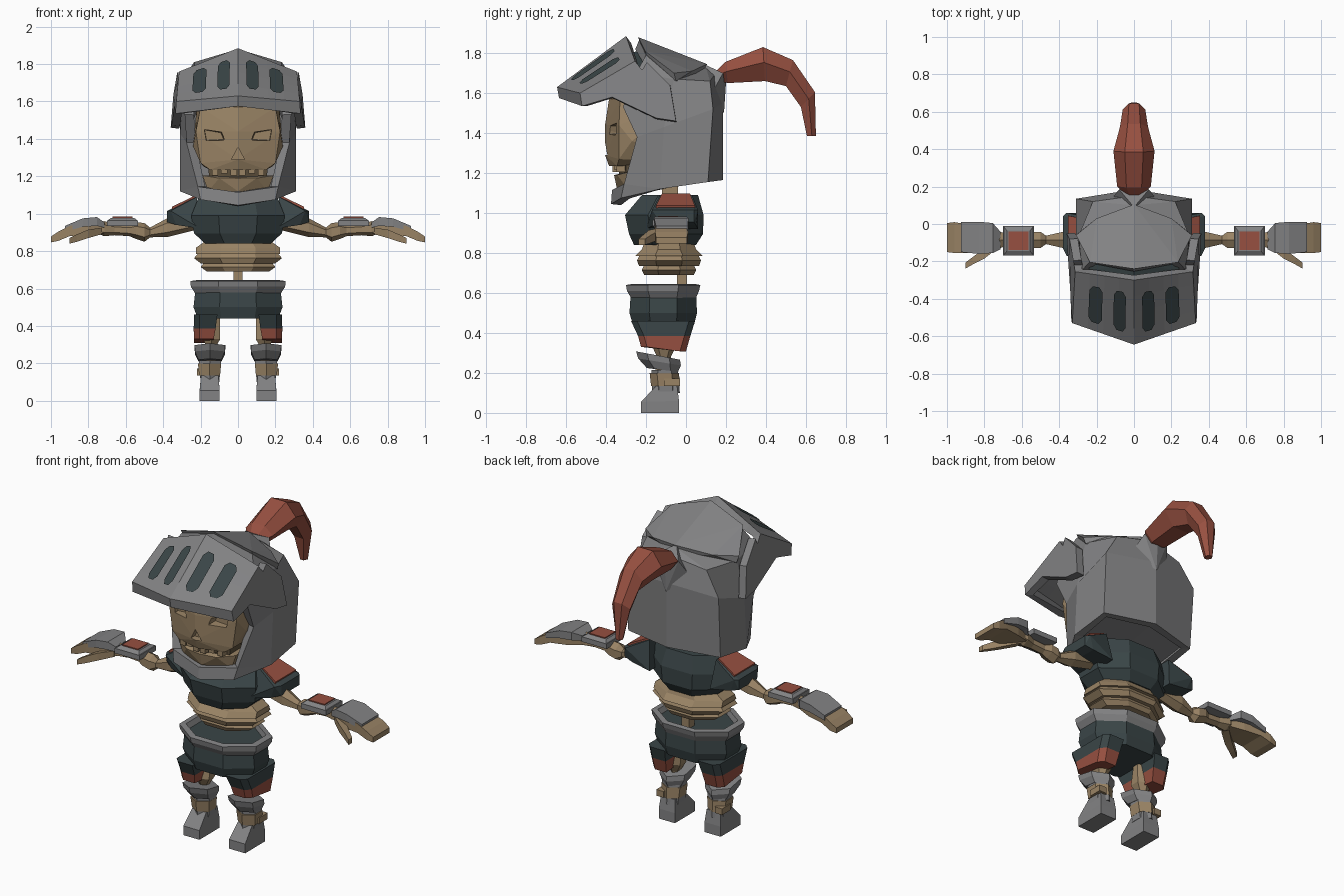
import bpy, bmesh, math
from mathutils import Vector

if "Cube" in bpy.data.objects:
    bpy.data.objects.remove(bpy.data.objects["Cube"])


def material(name, rgb):
    m = bpy.data.materials.new(name)
    m.diffuse_color = (*rgb, 1)
    m.use_nodes = True
    m.node_tree.nodes["Principled BSDF"].inputs["Base Color"].default_value = m.diffuse_color
    return m


STEEL = material("steel_grey", (0.225, 0.225, 0.23))
SLATE = material("dark_slate_cloth", (0.042, 0.06, 0.063))
RED = material("faded_red", (0.31, 0.08, 0.052))
BONE = material("bone", (0.32, 0.228, 0.13))
SHADE = material("dark_bone", (0.11, 0.08, 0.045))


def finish(name, bm, mat, pair=False, thick=0, fix=True):
    if fix:
        bmesh.ops.recalc_face_normals(bm, faces=bm.faces)
    me = bpy.data.meshes.new(name)
    bm.to_mesh(me)
    bm.free()
    ob = bpy.data.objects.new(name, me)
    bpy.context.collection.objects.link(ob)
    me.materials.append(mat)
    if pair:
        ob.modifiers.new("mirror", 'MIRROR').merge_threshold = 0.0005
    if thick:
        s = ob.modifiers.new("solid", 'SOLIDIFY')
        s.thickness, s.offset = thick, -1
    return ob


def poly(name, verts, faces, mat, **kw):
    bm = bmesh.new()
    vs = [bm.verts.new(v) for v in verts]
    for f in faces:
        bm.faces.new([vs[i] for i in f])
    return finish(name, bm, mat, **kw)


def loft(name, rings, mat, caps=True, **kw):
    n = len(rings[0])
    verts = [p for r in rings for p in r]
    faces = [(k * n + i, k * n + (i + 1) % n, (k + 1) * n + (i + 1) % n, (k + 1) * n + i)
             for k in range(len(rings) - 1) for i in range(n)]
    if caps:
        faces += [tuple(range(n))[::-1], tuple(range(len(verts) - n, len(verts)))]
    return poly(name, verts, faces, mat, **kw)


def hull(name, pts, mat, sym=False, **kw):
    bm = bmesh.new()
    for p in pts:
        bm.verts.new(p)
        if sym and p[0]:
            bm.verts.new((-p[0], p[1], p[2]))
    r = bmesh.ops.convex_hull(bm, input=bm.verts)
    loose = {v for v in r["geom_interior"] if isinstance(v, bmesh.types.BMVert)}
    bmesh.ops.delete(bm, geom=list(loose), context='VERTS')
    return finish(name, bm, mat, **kw)


def box(name, x, y, z, mat, **kw):
    return hull(name, [(a, b, c) for a in x for b in y for c in z], mat, **kw)


def flat(x, y0, y1, z, rx, n=8, tilt=0):
    """Horizontal ring; tilt raises the back."""
    out = []
    for i in range(n):
        a = 2 * math.pi * (i + 0.5) / n
        k = 1 / math.cos(math.pi / n)
        c, s = math.cos(a) * k, math.sin(a) * k
        out.append((x + rx * c, (y0 + y1) / 2 + (y1 - y0) / 2 * s, z + tilt * s))
    return out


def upright(x, y, z, ry, rz, n=6):
    """Ring facing along x."""
    return [(x, y + ry * math.cos(2 * math.pi * (i + .5) / n),
             z + rz * math.sin(2 * math.pi * (i + .5) / n)) for i in range(n)]


# Helmet shell with open face
V = [(0, -.375, 1.045), (.2, -.325, 1.075), (.31, -.13, 1.12), (.305, .11, 1.155), (0, .185, 1.165),
     (0, -.37, 1.115), (.215, -.31, 1.145), (.275, -.245, 1.38), (.285, -.315, 1.53),
     (.31, -.11, 1.43), (.31, .135, 1.52), (0, .185, 1.55),
     (.28, -.25, 1.70), (.295, -.06, 1.67), (.22, .12, 1.66), (0, .15, 1.70),
     (0, -.235, 1.865), (.235, -.2, 1.79), (0, .10, 1.73)]
F = [(0, 1, 6, 5), (1, 2, 6), (2, 9, 7, 6), (2, 3, 10, 9), (3, 4, 11, 10), (7, 9, 13, 8), (8, 13, 12),
     (9, 10, 14, 13), (10, 11, 15, 14), (12, 13, 17), (13, 14, 18), (13, 18, 17), (17, 18, 16), (14, 15, 18)]
poly("helmet_shell", V, F, STEEL, pair=True, thick=.05, fix=False)
poly("helmet_underside", [(x * .97, y * .97, z + .02) for x, y, z in V[:5]], [(4, 3, 2, 1, 0)], STEEL,
     pair=True, fix=False)
# Raised crown plate, plume socket and dark gap behind the visor
hull("crown_plate", [(0, -.24, 1.88), (.235, -.205, 1.81), (.31, -.06, 1.70), (.2, .03, 1.71), (0, .105, 1.745),
                     (0, -.2, 1.80), (.22, -.18, 1.74), (.3, -.05, 1.66), (0, .09, 1.68)], STEEL, sym=True)
hull("plume_socket", [(.08, .185, 1.70), (0, .2, 1.65), (.13, .12, 1.58), (0, .09, 1.745), (0, .19, 1.5)],
     STEEL, sym=True)
hull("visor_gap", [(0, -.28, 1.80), (.24, -.25, 1.72), (.24, -.19, 1.73), (0, -.21, 1.82), (.22, -.22, 1.62)],
     SLATE, sym=True)

# Visor: ruled front panel, lip and hinged side plates
A, B, C, D = map(Vector, ((0, -.30, 1.885), (.315, -.255, 1.76), (0, -.645, 1.63), (.33, -.53, 1.60)))


def panel(u, v):
    return A.lerp(B, u).lerp(C.lerp(D, u), v)


N = 4
V = [panel(c / N, r / N) for r in range(N + 1) for c in range(N + 1)]
w = N + 1
F = [(r * w + c, (r + 1) * w + c, (r + 1) * w + c + 1, r * w + c + 1) for r in range(N) for c in range(N)]
k = len(V)
V += [(0, -.635, 1.575), (.335, -.52, 1.535), (.34, -.37, 1.58), (.355, -.15, 1.475), (.36, -.05, 1.46),
      (.345, -.08, 1.64), (.325, -.195, 1.755), (.32, -.22, 1.715)]
F.append([N * w, k, k + 1] + [N * w + c for c in range(N, 0, -1)])
F.append([r * w + N for r in range(w)] + list(range(k + 1, k + 8)))
poly("visor", V, F, STEEL, pair=True, thick=.045, fix=False)
# Dark slots laid on the visor
for label, u0, u1 in (("inner", .13, .33), ("outer", .52, .74)):
    uv = [(0, .12), (0, .88), (.25, 1), (.75, 1), (1, .88), (1, .12), (.75, 0), (.25, 0)]
    pts = [panel(u0 + (u1 - u0) * a, .2 + .64 * b) for a, b in uv]
    nrm = (pts[2] - pts[0]).cross(pts[4] - pts[0]).normalized()
    poly("visor_slot_" + label, [p + nrm * .008 for p in pts], [range(8)], SLATE, pair=True, fix=False)

# Curved plume: y, z of top and bottom edge, half width
rings = []
for yt, zt, yb, zb, hw in ((.15, 1.71, .16, 1.66, .05), (.195, 1.755, .21, 1.65, .09), (.385, 1.83, .395, 1.66, .11),
                           (.535, 1.765, .5, 1.635, .075), (.645, 1.605, .575, 1.53, .06),
                           (.65, 1.385, .605, 1.385, .022)):
    t, b = Vector((0, yt, zt)), Vector((0, yb, zb))
    rings.append([t.lerp(b, q) + Vector((hw * s, 0, 0)) for s, q in
                  ((.45, 0), (1, .45), (.5, 1), (-.5, 1), (-1, .45), (-.45, 0))])
loft("plume", rings, RED)

# Skull with cut eye sockets and nose
skull = hull("skull", [(.2, -.33, 1.57), (0, -.385, 1.57), (0, -.405, 1.44), (.225, -.335, 1.44), (.24, -.27, 1.36),
                       (.2, -.335, 1.27), (0, -.405, 1.29), (.15, -.345, 1.235), (0, -.385, 1.235), (.22, 0, 1.58),
                       (.18, 0, 1.25), (.15, -.2, 1.68), (0, -.2, 1.72)], BONE, sym=True)
cuts = [hull("socket_cutter", [(x, y, z) for y, q in ((-.5, 0), (-.325, .012)) for x, z in
        ((.065 + q, 1.385 + q), (.18 - q, 1.38 + q), (.19 - q, 1.46 - q), (.08 + q, 1.445 - q))], SHADE, pair=True),
        hull("nose_cutter", [(x, y, z) for y in (-.5, -.36) for x, z in
             ((0, 1.355), (.035, 1.29), (-.035, 1.29))], SHADE)]
for c in cuts:
    c.hide_render = True
    c.hide_viewport = True
    m = skull.modifiers.new("cut", 'BOOLEAN')
    m.object, m.solver = c, 'EXACT'
hull("mouth_hollow", [(.16, -.30, 1.25), (.15, -.30, 1.16), (0, -.34, 1.25), (0, -.33, 1.16), (.14, -.05, 1.2)],
     SHADE, sym=True)
hull("jaw", [(.19, -.29, 1.205), (.1, -.345, 1.19), (0, -.36, 1.19), (.16, -.29, 1.12), (0, -.345, 1.12),
             (.17, -.15, 1.2), (.14, -.15, 1.13)], BONE, sym=True)
for i, (x, z) in enumerate(((.02, 1.205), (.07, 1.215), (.12, 1.205))):
    y = -.365 + x * .22
    box("tooth_%d" % i, (x - .014, x + .02), (y - .008, y + .04), (z, 1.245), BONE, pair=True)
box("neck", (-.04, .04), (-.12, -.04), (1.0, 1.25), BONE)

# Tunic and shoulder pads
loft("tunic", [flat(0, -.26, .05, .84, .175), flat(0, -.285, .085, .895, .235),
               flat(0, -.305, .088, .99, .25), flat(0, -.22, .06, 1.09, .21)], SLATE)
hull("shoulder_pad", [(.22, -.13, 1.09), (.22, .03, 1.09), (.36, -.17, 1.015), (.36, .06, 1.015), (.38, -.13, 1.015),
                      (.38, .04, 1.015), (.38, -.13, .955), (.38, .04, .955), (.2, -.2, .92), (.2, .06, .92),
                      (.33, -.16, .94), (.33, .05, .94)], SLATE, pair=True)
top = [(.225, -.12, 1.09), (.225, .02, 1.09), (.35, .045, 1.03), (.35, -.15, 1.03)]
hull("shoulder_patch", [(x + a, y, z + b) for x, y, z in top for a, b in ((0, -.01), (.004, .007))], RED, pair=True)

# Rib bands and spine
for i, (z0, z1, r0, r1) in enumerate(((.785, .85, .225, .2), (.735, .79, .2, .235), (.69, .74, .165, .2))):
    zm = (z0 + z1) / 2
    loft("rib_band_%d" % i, [flat(0, -.085 - r0 * .75, -.085 + r0 * .75, z0, r0),
                             flat(0, -.085 - r1 * .68, -.085 + r1 * .68, zm, max(r0, r1)),
                             flat(0, -.085 - r1 * .62, -.085 + r1 * .62, z1, r1 * .9)], BONE)
box("spine", (-.025, .025), (-.045, .005), (.52, .72), BONE)

# Belt ring and trousers
loft("belt", [flat(0, -.26, .04, .60, .2), flat(0, -.27, .045, .645, .22), flat(0, -.30, .072, .64, .255),
              flat(0, -.295, .065, .61, .252), flat(0, -.275, .05, .575, .23)], STEEL, caps=False)
loft("trousers", [flat(0, -.265, .04, .44, .215), flat(0, -.283, .055, .50, .238), flat(0, -.275, .05, .615, .225)],
     SLATE)


def cuff(x0, x1, y0, y1, z, dz=0):
    c = .03
    return [(x0, y0, z + dz), (x1 - c, y0, z + dz), (x1, y0 + c, z + dz), (x1, y1 - c, z), (x1 - c, y1, z), (x0, y1, z)]


legs = [cuff(.11, .235, -.275, .045, .46), cuff(.12, .237, -.24, .022, .385), cuff(.13, .235, -.225, .0, .308, .022)]
loft("trouser_leg", legs[:2], SLATE, pair=True)
loft("trouser_hem", legs[1:], RED, pair=True)

# Legs and boots
loft("leg_bone", [flat(.145, -.15, -.09, .2, .025, 6), flat(.145, -.14, -.08, .28, .022, 6),
                  flat(.14, -.16, -.06, .33, .045, 6), flat(.125, -.13, -.07, .45, .03, 6)], BONE, pair=True)
loft("boot_cuff", [flat(.15, -.185, -.05, .215, .062, 6, -.008), flat(.15, -.225, -.04, .255, .08, 6, -.015),
                   flat(.15, -.235, -.045, .287, .082, 6, -.018)], STEEL, pair=True)
loft("boot_shaft", [flat(.15, -.16, -.04, .10, .05, 6), flat(.15, -.165, -.05, .215, .06, 6)], STEEL, pair=True)
loft("shin_wrap", [flat(.152, -.165, -.04, .135, .056, 6), flat(.152, -.172, -.045, .2, .062, 6)], BONE, pair=True)
box("wrap_buckle", (.17, .218), (-.11, -.03), (.135, .172), BONE, pair=True)
hull("boot_foot", [(x, y, z) for x in (.098, .205) for y, z in
                   ((-.225, 0), (-.225, .055), (-.035, 0), (-.035, .06))] +
     [(x, y, z) for x in (.105, .198) for y, z in ((-.19, .09), (-.15, .135), (-.045, .135))], STEEL, pair=True)

# Arms with flared joints
Y = -.085
loft("arm_bone", [upright(x, Y, z, r, r * q) for x, z, r, q in
                  ((.2, .96, .04, 1), (.38, .925, .05, 1), (.47, .90, .026, 1), (.5, .90, .05, 1), (.545, .91, .05, .9),
                   (.58, .91, .03, 1), (.66, .915, .03, 1), (.715, .92, .05, .8), (.75, .925, .04, .8))],
     BONE, pair=True)
box("forearm_guard", (.535, .70), (-.168, -.012), (.935, .965), STEEL, pair=True)
hull("forearm_guard_top", [(x, y, z) for x, y, z in
     [(a, b, .965) for a in (.54, .695) for b in (-.165, -.015)] +
     [(a, b, .978) for a in (.555, .68) for b in (-.145, -.035)]], STEEL, pair=True)
box("forearm_patch", (.565, .67), (-.14, -.04), (.974, .984), RED, pair=True)


def slab(x, y0, y1, z0, z1):
    return [(x, y0, z0), (x, y1, z0), (x, y1, z1), (x, y0, z1)]


# Hands with back plate and thumb
loft("hand", [slab(.72, -.12, -.05, .895, .94), slab(.80, -.15, -.02, .885, .955), slab(.90, -.155, .0, .88, .935),
              slab(.96, -.155, .01, .855, .905), slab(1.0, -.15, .005, .847, .878)], BONE, pair=True)
loft("hand_plate", [slab(.715, -.135, -.04, .925, .955), slab(.755, -.155, .005, .935, .982),
                    slab(.83, -.16, .012, .93, .975), slab(.925, -.15, .01, .905, .935)], STEEL, pair=True)
loft("thumb", [slab(.73, -.13, -.07, .89, .925), slab(.80, -.185, -.13, .87, .915), slab(.86, -.215, -.175, .85, .89),
               slab(.90, -.238, -.205, .84, .87)], BONE, pair=True)
